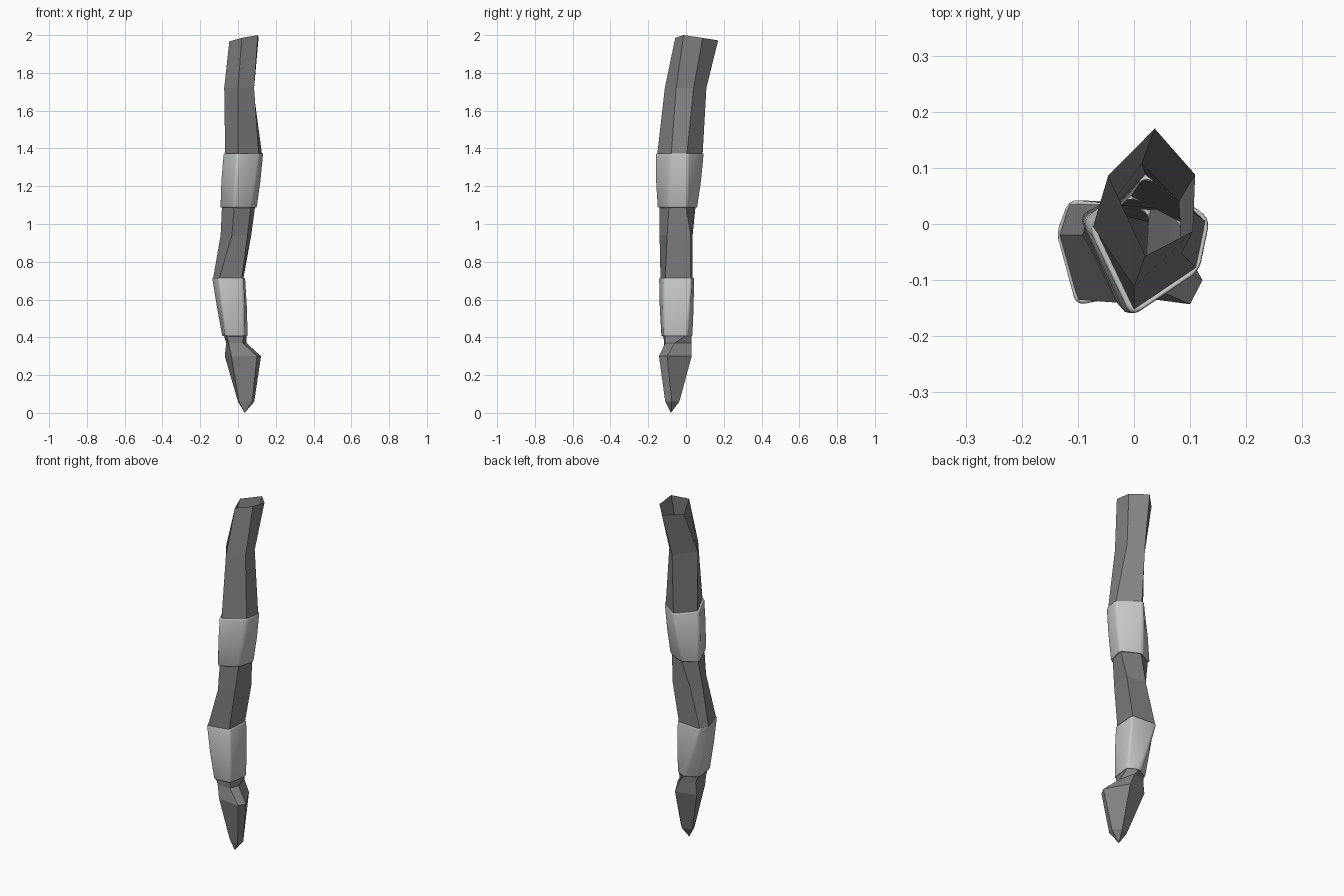
import bpy
from mathutils import Vector

old = bpy.data.objects.get("Cube")
if old:
    bpy.data.objects.remove(old, do_unlink=True)


def material(name, rgb):
    m = bpy.data.materials.new(name)
    m.use_nodes = True
    color = (*rgb, 1)
    m.diffuse_color = color
    bsdf = next(n for n in m.node_tree.nodes if n.type == 'BSDF_PRINCIPLED')
    bsdf.inputs["Base Color"].default_value = color
    return m


dark_grey = material("dark grey", (0.22, 0.225, 0.222))
pale_grey = material("pale grey", (0.56, 0.585, 0.565))


def loft(name, rings, mat, tip=None):
    """Join five-sided rings, listed upwards, into a tube with an optional lower point."""
    n = len(rings[0])
    verts = [v for ring in rings for v in ring]
    faces = []
    for r in range(len(rings) - 1):
        for i in range(n):
            j = (i + 1) % n
            a, b = r * n, (r + 1) * n
            faces.append((a + i, a + j, b + j, b + i))
    if tip:
        verts.append(tip)
        faces += [(len(verts) - 1, (i + 1) % n, i) for i in range(n)]
    mesh = bpy.data.meshes.new(name)
    mesh.from_pydata(verts, [], faces)
    mesh.materials.append(mat)
    ob = bpy.data.objects.new(name, mesh)
    bpy.context.collection.objects.link(ob)
    return ob


def level(z, *points):
    return [Vector((x, y, z)) for x, y in points]


def grow(ring, factor, lift=0):
    c = sum(ring, Vector()) / len(ring)
    return [c + Vector(((v - c).x * factor, (v - c).y * factor, v.z - c.z + lift))
            for v in ring]


# Cross-sections, each ordered: left front, right front, right, back, left
point_ring = level(0.06, (0.005, -0.085), (0.075, -0.11), (0.086, -0.075),
                   (0.05, -0.035), (0.0, -0.06))
claw_ring = level(0.30, (-0.035, -0.125), (0.10, -0.143), (0.122, -0.10),
                  (0.05, 0.03), (-0.07, 0.0))
neck_ring = level(0.37, (-0.05, -0.115), (0.025, -0.11), (0.045, -0.06),
                  (0.02, 0.03), (-0.062, 0.0))
low_bottom = level(0.41, (-0.06, -0.12), (0.03, -0.11), (0.045, 0.0),
                   (-0.01, 0.028), (-0.075, -0.01))
low_top = level(0.71, (-0.10, -0.135), (0.02, -0.11), (0.028, 0.025),
                (-0.115, 0.035), (-0.132, -0.02))
knee_ring = level(0.94, (-0.032, -0.14), (0.05, -0.10), (0.07, 0.025),
                  (-0.05, 0.035), (-0.092, -0.02))
high_bottom = level(1.09, (-0.02, -0.14), (0.068, -0.09), (0.09, 0.0),
                    (-0.005, 0.05), (-0.085, 0.01))
high_top = level(1.37, (0.0, -0.152), (0.11, -0.078), (0.127, 0.005),
                 (0.02, 0.088), (-0.068, -0.01))
bend_ring = level(1.72, (0.0, -0.112), (0.085, -0.052), (0.08, 0.04),
                  (0.014, 0.108), (-0.073, -0.005))
rim = level(1.985, (0.02, -0.057), (0.105, -0.013), (0.109, 0.088),
            (0.037, 0.17), (-0.046, 0.086))
rim[1].z, rim[3].z, rim[4].z = 2.0, 1.972, 1.967

# Crooked open limb ending in a claw
loft("crooked_limb", [point_ring, claw_ring, neck_ring, low_bottom, low_top,
                      knee_ring, high_bottom, high_top, bend_ring, rim],
     dark_grey, tip=(0.035, -0.08, 0))


# Padded cuffs that follow the limb
def cuff(name, bottom, top):
    middle = [a.lerp(b, 0.5) for a, b in zip(bottom, top)]
    ob = loft(name, [grow(bottom, 0.99), grow(bottom, 1.14, -0.012), grow(middle, 1.16),
                     grow(top, 1.11, 0.012), grow(top, 0.99)], pale_grey)
    bevel = ob.modifiers.new("soft_edges", 'BEVEL')
    bevel.width = 0.016
    bevel.segments = 3
    bevel.limit_method = 'ANGLE'
    bevel.angle_limit = 0.5
    ob.data.polygons.foreach_set("use_smooth", [True] * len(ob.data.polygons))


cuff("lower_cuff", low_bottom, low_top)
cuff("upper_cuff", high_bottom, high_top)
